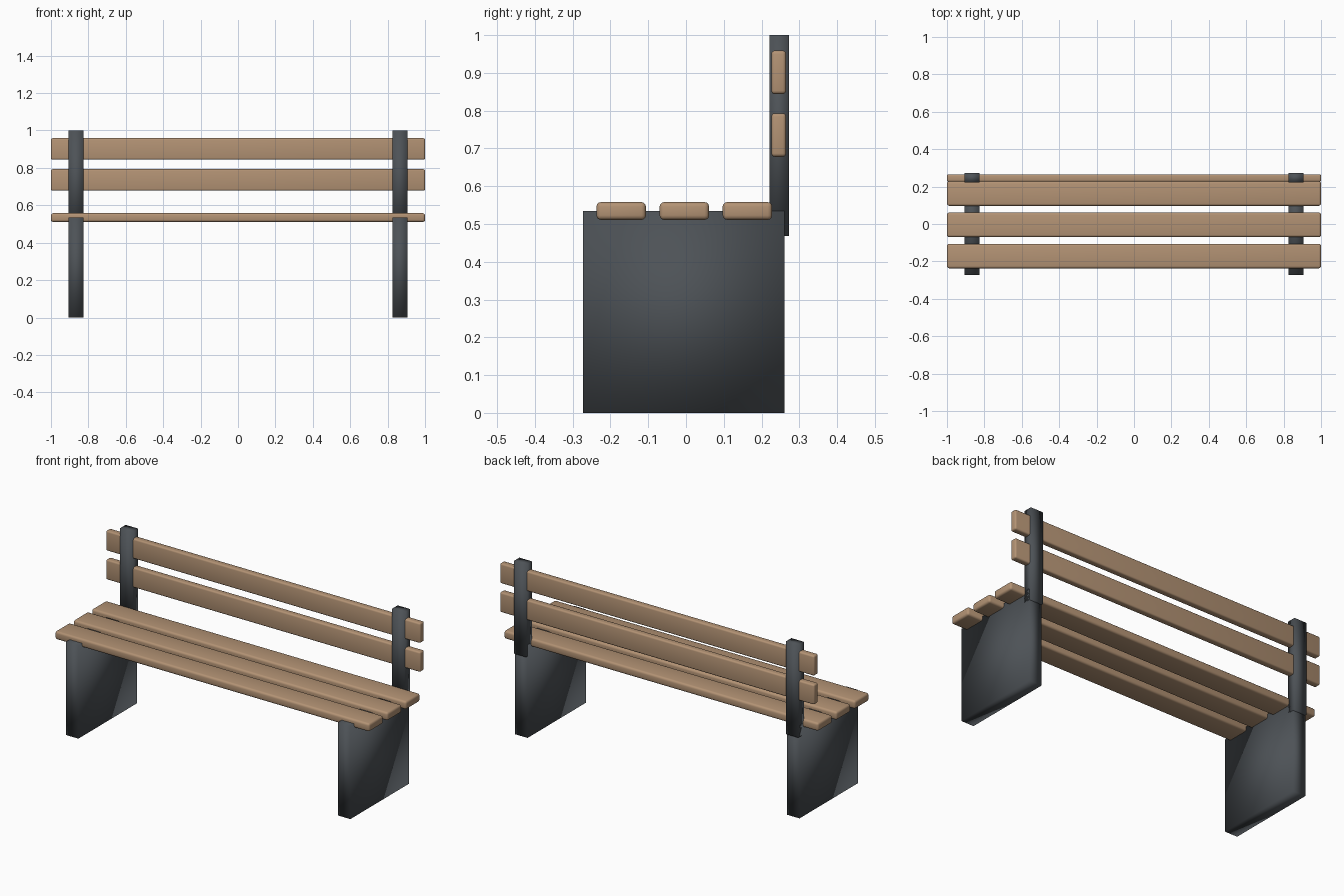
import bpy
import bmesh
from mathutils import Vector

if "Cube" in bpy.data.objects:
    bpy.data.objects.remove(bpy.data.objects["Cube"])


def material(name, color):
    mat = bpy.data.materials.new(name)
    mat.diffuse_color = (*color, 1.0)
    mat.use_nodes = True
    mat.node_tree.nodes["Principled BSDF"].inputs["Base Color"].default_value = mat.diffuse_color
    return mat


wood = material("warm_wood", (0.45, 0.29, 0.175))
metal = material("dark_metal", (0.075, 0.085, 0.095))


def block(name, low, high, mat, bevel=0.0):
    """Smooth-shaded box between two corners, with optional rounded edges."""
    low, high = Vector(low), Vector(high)
    bm = bmesh.new()
    bmesh.ops.create_cube(bm, size=1.0)
    bmesh.ops.scale(bm, vec=high - low, verts=bm.verts)
    for face in bm.faces:
        face.smooth = True
    mesh = bpy.data.meshes.new(name)
    bm.to_mesh(mesh)
    bm.free()
    mesh.materials.append(mat)
    obj = bpy.data.objects.new(name, mesh)
    obj.location = (low + high) / 2
    bpy.context.collection.objects.link(obj)
    if bevel:
        mod = obj.modifiers.new("rounded_edges", 'BEVEL')
        mod.width = bevel
        mod.segments = 3
    return obj


# Seat planks, front to back
for i in range(3):
    y = -0.237 + i * 0.167
    block(f"seat_plank_{i + 1}", (-1, y, 0.511), (1, y + 0.131, 0.558), wood, 0.012)

# Backrest planks
for i, z in enumerate((0.678, 0.844)):
    block(f"back_plank_{i + 1}", (-1, 0.226, z), (1, 0.265, z + 0.115), wood, 0.009)

# Panel legs and backrest posts, one pair at each end
for side, x in (("left", -0.865), ("right", 0.865)):
    block(f"{side}_leg_panel", (x - 0.04, -0.272, 0), (x + 0.04, 0.261, 0.535), metal)
    block(f"{side}_back_post", (x - 0.04, 0.221, 0.468), (x + 0.04, 0.272, 1.0), metal)
